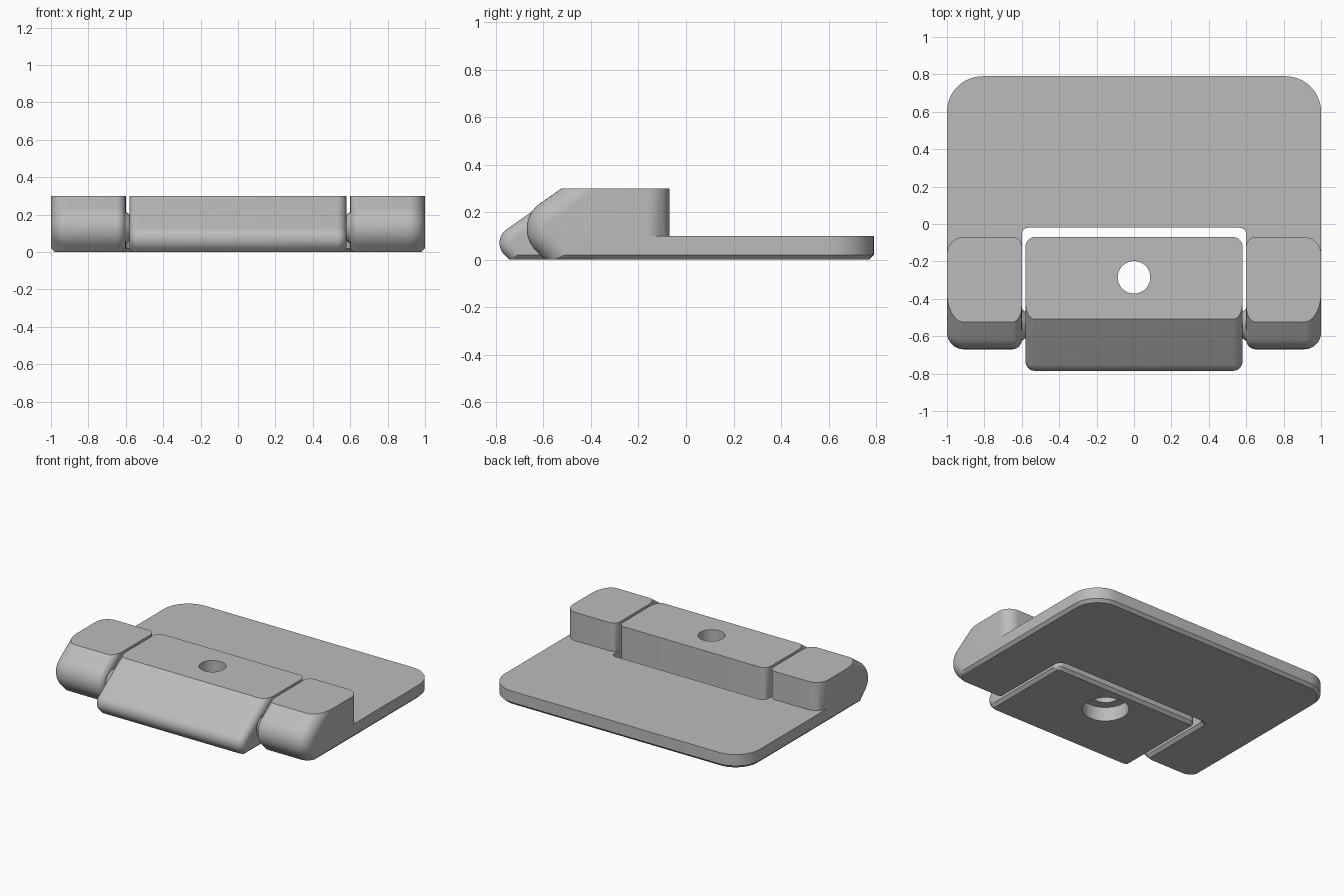
import bpy, bmesh
from math import sin, cos, pi, radians, sqrt
from mathutils import Matrix, Vector

if "Cube" in bpy.data.objects:
    bpy.data.objects.remove(bpy.data.objects["Cube"], do_unlink=True)

grey = bpy.data.materials.new("plain grey")
grey.use_nodes = True
grey.diffuse_color = (0.5, 0.5, 0.5, 1)
grey.node_tree.nodes["Principled BSDF"].inputs["Base Color"].default_value = (0.5, 0.5, 0.5, 1)

TOP, BACK, CHAMFER = 0.3, -0.07, 0.02
PIVOT = (-0.54, 0.13)   # hinge axis (y, z)
SLOPE = radians(125)    # normal direction of the sloping front


def finish(bm, name, helper=False):
    bmesh.ops.remove_doubles(bm, verts=bm.verts, dist=0.0001)
    bmesh.ops.recalc_face_normals(bm, faces=bm.faces)
    mesh = bpy.data.meshes.new(name)
    bm.to_mesh(mesh)
    bm.free()
    mesh.materials.append(grey)
    obj = bpy.data.objects.new(name, mesh)
    bpy.context.collection.objects.link(obj)
    obj.hide_render = obj.hide_viewport = helper
    return obj


def smooth(obj):
    bpy.ops.object.select_all(action="DESELECT")
    obj.select_set(True)
    bpy.context.view_layer.objects.active = obj
    bpy.ops.object.shade_smooth_by_angle(angle=radians(28))


def arc(cx, cy, r, start, end, steps):
    angles = [radians(start + (end - start) * i / steps) for i in range(steps + 1)]
    return [(cx + r * cos(a), cy + r * sin(a)) for a in angles]


def profile(centre, radius, d, floor):
    """Side outline (y, z), shrunk by d, with a round nose and 45 degree underside."""
    cy, cz = centre
    r = radius - d
    top_y = cy + (r - (TOP - cz) * sin(SLOPE)) / cos(SLOPE)
    low_y = cy + cz - floor - r * sqrt(2)
    back = BACK - d
    return ([(top_y, TOP)] + arc(cy, cz, r, 125, 225, 16)
            + [(low_y, floor), (back - CHAMFER + floor, floor), (back, CHAMFER), (back, TOP)])


def knuckle(name, x0, x1, r0, r1, centre, radius):
    """Loft the profile from x0 to x1, rounding the two ends by r0 and r1."""
    steps, slices = 10, []
    for x, r, way in ((x0, r0, 1), (x1, r1, -1)):
        half = []
        for i in range(steps + 1):
            a = pi / 2 * i / steps
            t = r * (1 - cos(a))
            half.append((x + way * t, r * (1 - sin(a)), max(0, CHAMFER - t)))
        slices += half if way == 1 else half[::-1]
    bm = bmesh.new()
    rings = [[bm.verts.new((x, y, z)) for y, z in profile(centre, radius, d, f)]
             for x, d, f in slices]
    n = len(rings[0])
    for a, b in zip(rings, rings[1:]):
        for i in range(n):
            j = (i + 1) % n
            bm.faces.new((a[i], a[j], b[j], b[i]))
    bm.faces.new(rings[0])
    bm.faces.new(rings[-1])
    return finish(bm, name)


def cone(name, r0, r1, start, end, helper=False):
    """Tapered round solid between two points."""
    start, end = Vector(start), Vector(end)
    axis = end - start
    turn = axis.to_track_quat("Z", "Y").to_matrix().to_4x4()
    bm = bmesh.new()
    bmesh.ops.create_cone(bm, cap_ends=True, segments=48, radius1=r0, radius2=r1,
                          depth=axis.length,
                          matrix=Matrix.Translation((start + end) / 2) @ turn)
    return finish(bm, name, helper)


# Base plate: rounded rear corners, notch at the front, chamfered underside
outline = [(1, -0.4)] + arc(0.81, 0.6, 0.19, 0, 90, 12)
outline += [(-x, y) for x, y in reversed(outline)]
notch = [(0.6, -0.4)] + arc(0.565, -0.055, 0.035, 0, 90, 6)
outline += [(-x, y) for x, y in notch] + notch[::-1]
bm = bmesh.new()
floor = bm.faces.new([bm.verts.new((x, y, CHAMFER)) for x, y in outline])
top = bmesh.ops.extrude_face_region(bm, geom=[floor], use_keep_orig=True)["geom"]
bmesh.ops.translate(bm, vec=(0, 0, 0.1 - CHAMFER),
                    verts=[v for v in top if isinstance(v, bmesh.types.BMVert)])
bmesh.ops.recalc_face_normals(bm, faces=bm.faces)
bmesh.ops.inset_individual(bm, faces=[floor], thickness=CHAMFER, depth=CHAMFER,
                           use_even_offset=True)
smooth(finish(bm, "base_plate"))

# Outer hinge knuckles with tapered pins
for side, s in (("left", 1), ("right", -1)):
    ends = (0.6, 1, 0.05, 0.09) if s > 0 else (-1, -0.6, 0.09, 0.05)
    smooth(knuckle(side + "_knuckle", *ends, PIVOT, 0.13))
    smooth(cone(side + "_hinge_pin", 0.11, 0.03, (s * 0.63, *PIVOT), (s * 0.53, *PIVOT)))

# Swinging centre block with bolt hole, recess below and pin sockets
block = knuckle("centre_block", -0.58, 0.58, 0.05, 0.05, (-0.715, 0.07), 0.07)
HOLE_Y = -0.285
cutters = [
    cone("bolt_hole_cutter", 0.087, 0.087, (0, HOLE_Y, -0.1), (0, HOLE_Y, 0.5), True),
    cone("recess_cutter", 0.15, 0.15, (0, HOLE_Y, -0.1), (0, HOLE_Y, 0.1), True),
]
for s in (1, -1):
    cutters.append(cone("socket_cutter", 0.12, 0.03, (s * 0.63, *PIVOT), (s * 0.515, *PIVOT), True))
for cutter in cutters:
    cut = block.modifiers.new(cutter.name, "BOOLEAN")
    cut.operation = "DIFFERENCE"
    cut.solver = "EXACT"
    cut.object = cutter
smooth(block)
